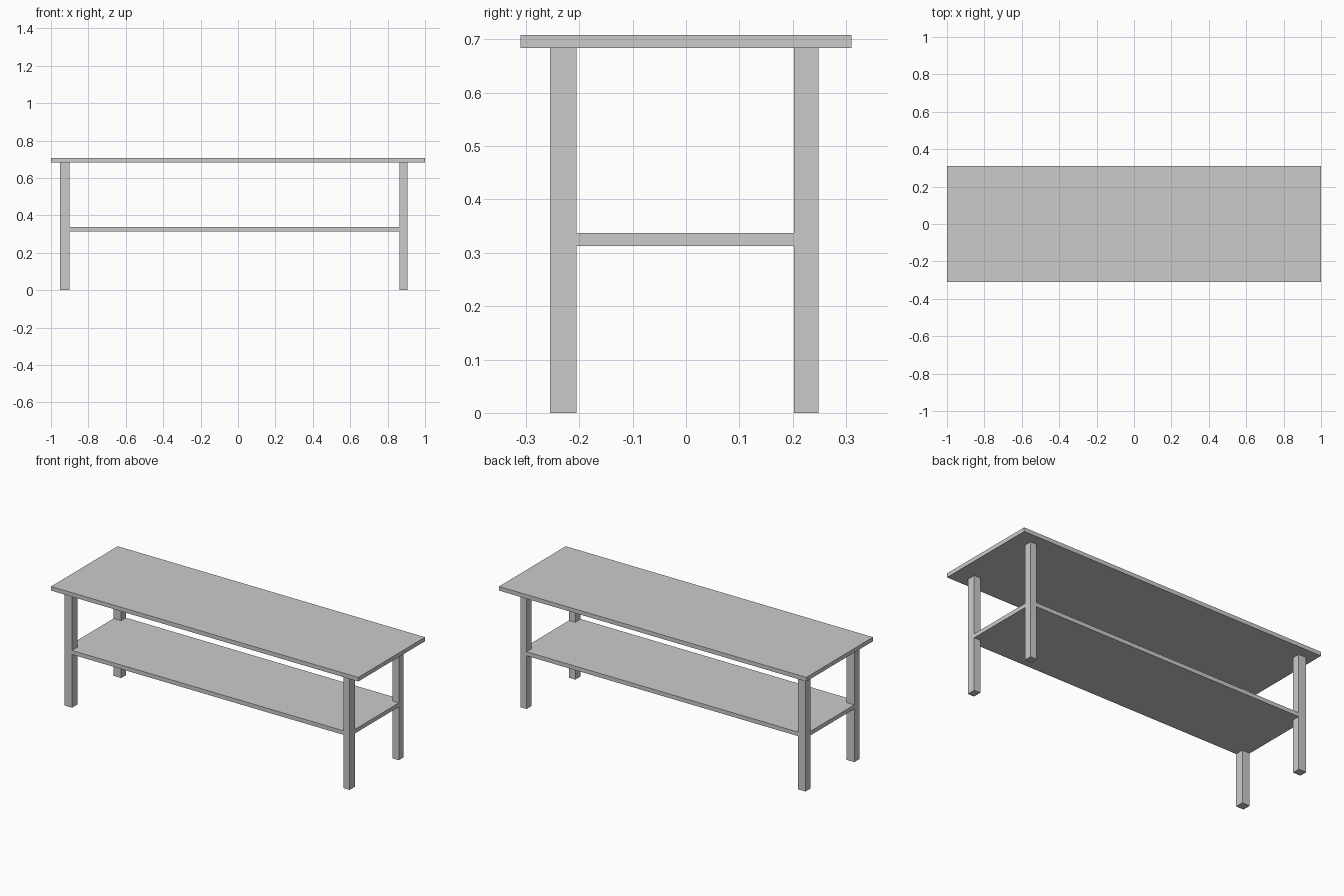
import bpy, bmesh

if "Cube" in bpy.data.objects:
    bpy.data.objects.remove(bpy.data.objects["Cube"])

# Outer and inner leg positions along each axis
X0, X1, X2, X3 = -0.952, -0.902, 0.864, 0.905
Y0, Y1, Y2, Y3 = -0.255, -0.205, 0.202, 0.248
TOP_LOW, TOP_HIGH = 0.684, 0.708
SHELF_LOW, SHELF_HIGH = 0.313, 0.337


def slab(name, outline, z0, z1):
    """Extrude a flat outline from z0 up to z1."""
    bm = bmesh.new()
    face = bm.faces.new([bm.verts.new((x, y, z0)) for x, y in outline])
    result = bmesh.ops.extrude_face_region(bm, geom=[face], use_keep_orig=True)
    verts = [v for v in result["geom"] if isinstance(v, bmesh.types.BMVert)]
    bmesh.ops.translate(bm, verts=verts, vec=(0, 0, z1 - z0))
    bmesh.ops.recalc_face_normals(bm, faces=bm.faces)
    mesh = bpy.data.meshes.new(name)
    bm.to_mesh(mesh)
    bm.free()
    obj = bpy.data.objects.new(name, mesh)
    bpy.context.collection.objects.link(obj)
    return obj


def rect(x0, x1, y0, y1):
    return [(x0, y0), (x1, y0), (x1, y1), (x0, y1)]


# Table top
slab("table_top", rect(-1, 1, -0.31, 0.31), TOP_LOW, TOP_HIGH)

# Four legs
for side, xa, xb in (("left", X0, X1), ("right", X2, X3)):
    for end, ya, yb in (("front", Y0, Y1), ("back", Y2, Y3)):
        slab(f"{end}_{side}_leg", rect(xa, xb, ya, yb), 0, TOP_LOW)

# Lower shelf, notched around the legs and flush with their outer faces
slab("lower_shelf", [
    (X1, Y0), (X2, Y0), (X2, Y1), (X3, Y1), (X3, Y2), (X2, Y2),
    (X2, Y3), (X1, Y3), (X1, Y2), (X0, Y2), (X0, Y1), (X1, Y1),
], SHELF_LOW, SHELF_HIGH)
